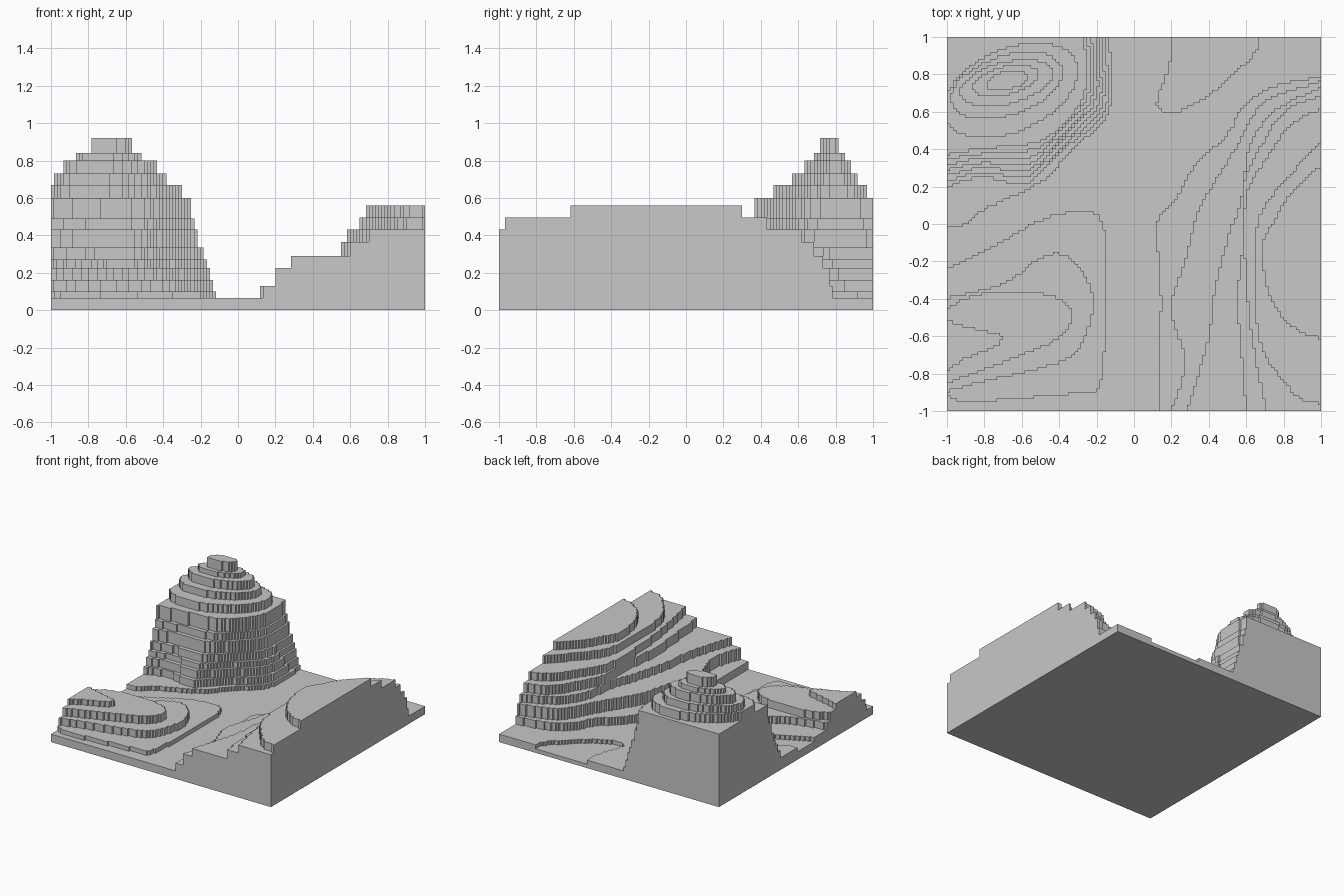
import bpy
import bmesh
from math import cos, sin, pi, floor
from mathutils import Vector

CELLS = 120
STEP = 2 / CELLS
FLOOR = 0.065
EDGE = 1.02

cube = bpy.data.objects.get("Cube")
if cube:
    bpy.data.objects.remove(cube, do_unlink=True)

stone = bpy.data.materials.new("light_grey")
stone.use_nodes = True
stone.diffuse_color = (0.58, 0.58, 0.58, 1)
stone.node_tree.nodes["Principled BSDF"].inputs["Base Color"].default_value = stone.diffuse_color


def smooth_path(points, parts=6):
    """Pass a Catmull-Rom curve through the points."""
    pts = [Vector(p) for p in points]
    pts = [pts[0]] + pts + [pts[-1]]
    path = []
    for a, b, c, d in zip(pts, pts[1:], pts[2:], pts[3:]):
        for i in range(parts):
            t = i / parts
            path.append(b + (c - a) * t / 2
                        + (a * 2 - b * 5 + c * 4 - d) * t * t / 2
                        + (b * 3 - a - c * 3 + d) * t ** 3 / 2)
    return path + [pts[-1]]


def ellipse(left, right, front, back, skew=0.4):
    """Closed tilted oval that fills the given bounds."""
    ring = []
    for i in range(48):
        t = 2 * pi * i / 48
        ring.append(Vector(((left + right) / 2 + (right - left) / 2 * cos(t),
                            (front + back) / 2 + (back - front) / 2 * sin(t + skew))))
    return ring


def fill(heights, outline, level):
    """Set every grid cell inside the outline to the level."""
    for row in range(CELLS):
        y = -1 + (row + 0.5) * STEP
        hits = []
        for p, q in zip(outline, outline[1:] + outline[:1]):
            if (p.y > y) != (q.y > y):
                hits.append(p.x + (y - p.y) / (q.y - p.y) * (q.x - p.x))
        hits.sort()
        for start, end in zip(hits[::2], hits[1::2]):
            first = max(0, floor((start + 1) / STEP + 0.5))
            last = min(CELLS, floor((end + 1) / STEP + 0.5))
            for col in range(first, last):
                heights[col, row] = level


def build(name, heights, ground, bottom=False):
    """Turn cell heights into flat terraces with vertical risers."""
    bm = bmesh.new()

    def quad(*corners):
        bm.faces.new([bm.verts.new((-1 + c * STEP, -1 + r * STEP, z)) for c, r, z in corners])

    for (c, r), z in heights.items():
        quad((c, r, z), (c + 1, r, z), (c + 1, r + 1, z), (c, r + 1, z))
        sides = (((c, r - 1), (c, r), (c + 1, r)),
                 ((c + 1, r), (c + 1, r), (c + 1, r + 1)),
                 ((c, r + 1), (c + 1, r + 1), (c, r + 1)),
                 ((c - 1, r), (c, r + 1), (c, r)))
        for neighbour, a, b in sides:
            low = heights.get(neighbour, ground)
            if low < z:
                quad((*a, low), (*b, low), (*b, z), (*a, z))
    if bottom:
        n = CELLS
        quad((0, 0, 0), (0, n, 0), (n, n, 0), (n, 0, 0))
    bmesh.ops.remove_doubles(bm, verts=bm.verts, dist=STEP / 50)
    mesh = bpy.data.meshes.new(name)
    bm.to_mesh(mesh)
    bm.free()
    mesh.materials.append(stone)
    obj = bpy.data.objects.new(name, mesh)
    bpy.context.scene.collection.objects.link(obj)
    return obj


# Valley floor slab with a shallow basin at the back
slab = {(c, r): FLOOR for c in range(CELLS) for r in range(CELLS)}
basin = [(.2, EDGE), (.19, .85), (.13, .68), (.14, .61), (.25, .61),
         (.4, .69), (.55, .82), (.65, .92), (.68, EDGE)]
fill(slab, smooth_path(basin), FLOOR / 2)
build("valley_floor", slab, 0, bottom=True)

# Tall peak: broad foot, steep cliff terraces, then oval summit terraces
peak = {}
corner = [Vector((-EDGE, EDGE))]
foot = [(-EDGE, -.03), (-.9, 0), (-.8, .08), (-.6, .17), (-.45, .26),
        (-.33, .4), (-.17, .54), (-.12, .66), (-.12, .8), (-.13, EDGE)]
fill(peak, smooth_path(foot) + corner, 0.1)
cliff_bottom = smooth_path([(-EDGE, .19), (-.82, .25), (-.6, .21), (-.5, .28), (-.35, .42),
                            (-.2, .54), (-.14, .66), (-.14, .8), (-.15, EDGE)])
cliff_top = smooth_path([(-EDGE, .37), (-.82, .4), (-.6, .42), (-.48, .45), (-.36, .55),
                         (-.28, .66), (-.25, .76), (-.25, .86), (-.27, EDGE)])
cliff_levels = (.16, .225, .27, .335, .43, .49, .6)
for i, level in enumerate(cliff_levels):
    t = i / (len(cliff_levels) - 1)
    fill(peak, [a.lerp(b, t) for a, b in zip(cliff_bottom, cliff_top)] + corner, level)
summit = {.67: (-EDGE, -.3, .46, .97), .73: (-.98, -.38, .56, .92), .8: (-.93, -.43, .63, .88),
          .84: (-.86, -.51, .68, .85), .92: (-.79, -.57, .71, .82)}
for level, bounds in summit.items():
    fill(peak, ellipse(*bounds), level)
build("tall_peak", peak, FLOOR)

# Low rounded hill at the front
hill = {}
hill_outlines = {
    .1: [(-EDGE, -.25), (-.72, -.1), (-.45, .04), (-.2, .05), (-.15, -.15), (-.15, -.45),
         (-.18, -.85), (-.3, -.9), (-.6, -.93), (-.9, -.95), (-EDGE, -.91)],
    .16: [(-EDGE, -.4), (-.7, -.32), (-.5, -.18), (-.36, -.17), (-.25, -.3),
          (-.22, -.45), (-.3, -.68), (-.5, -.77), (-.75, -.83), (-EDGE, -.9)],
    .225: [(-EDGE, -.46), (-.85, -.38), (-.6, -.36), (-.4, -.4), (-.33, -.5),
           (-.42, -.62), (-.65, -.72), (-EDGE, -.86)],
    .27: [(-EDGE, -.51), (-.85, -.56), (-.71, -.6), (-.75, -.66), (-.9, -.72), (-EDGE, -.8)],
}
for level, points in hill_outlines.items():
    fill(hill, smooth_path(points), level)
build("low_hill", hill, FLOOR)

# Long ridge along one side; the first terraces run to the front edge
ridge = {}
lower_terraces = {
    .13: [(EDGE, .79), (.73, .73), (.57, .61), (.5, .48), (.33, .32), (.22, .13),
          (.12, 0), (.14, -.3), (.14, -.6), (.13, -EDGE)],
    .225: [(EDGE, .77), (.83, .71), (.68, .64), (.54, .4), (.35, .08),
           (.27, -.2), (.2, -.45), (.27, -.75), (.19, -EDGE)],
    .29: [(EDGE, .74), (.76, .61), (.62, .42), (.57, .12), (.5, -.08),
          (.42, -.4), (.4, -.6), (.33, -.85), (.27, -EDGE)],
    .365: [(EDGE, .69), (.8, .6), (.65, .36), (.58, .18), (.58, -.1),
           (.55, -.4), (.57, -.65), (.6, -EDGE)],
    .43: [(EDGE, .62), (.85, .54), (.69, .33), (.6, .15), (.59, -.1),
          (.6, -.3), (.63, -.6), (.71, -EDGE)],
}
upper_terraces = {
    .495: [(EDGE, .46), (.83, .26), (.69, .08), (.65, -.1), (.65, -.4),
           (.68, -.65), (.78, -.82), (.9, -.94), (EDGE, -.96)],
    .56: [(EDGE, .33), (.85, .18), (.74, 0), (.69, -.1), (.7, -.3),
          (.78, -.48), (.9, -.58), (EDGE, -.62)],
}
for level, points in lower_terraces.items():
    fill(ridge, smooth_path(points) + [Vector((EDGE, -EDGE))], level)
for level, points in upper_terraces.items():
    fill(ridge, smooth_path(points), level)
build("long_ridge", ridge, FLOOR)
